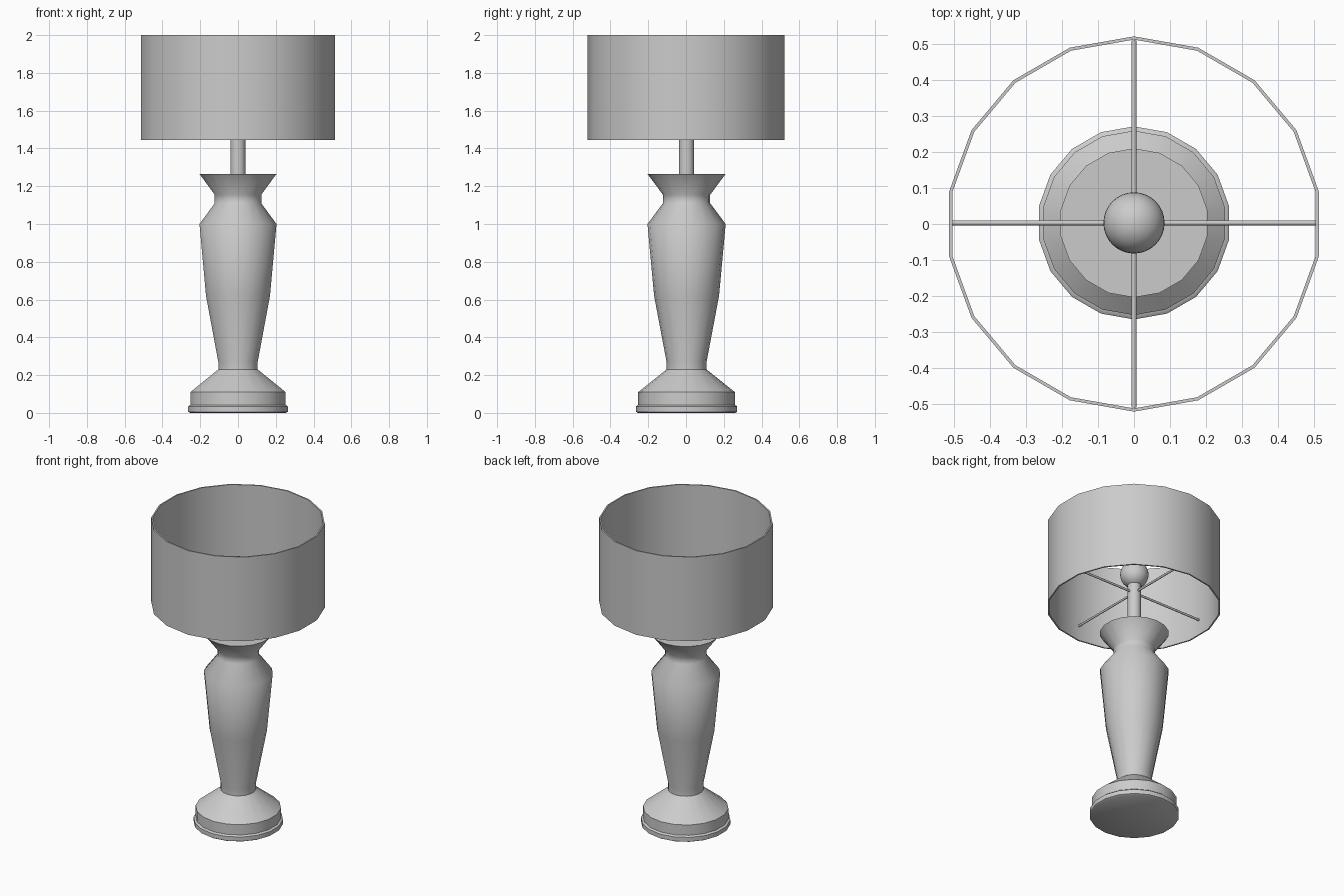
import bpy, math
from mathutils import Vector

if "Cube" in bpy.data.objects:
    bpy.data.objects.remove(bpy.data.objects["Cube"])

SIDES = 18
CY = 0.003  # tiny offset of the stand


def finish(ob, angle=50):
    bpy.ops.object.select_all(action='DESELECT')
    ob.select_set(True)
    bpy.context.view_layer.objects.active = ob
    bpy.ops.object.shade_smooth_by_angle(angle=math.radians(angle))
    return ob


def lathe(name, profile, sides=SIDES, closed=False, y=0.0):
    """Revolve (radius, z) points; open profiles get end caps."""
    verts, faces = [], []
    for r, z in profile:
        for i in range(sides):
            a = math.pi / 2 + 2 * math.pi * i / sides
            verts.append((r * math.cos(a), y + r * math.sin(a), z))
    n = len(profile)
    for k in range(n if closed else n - 1):
        a0, b0 = k * sides, ((k + 1) % n) * sides
        for i in range(sides):
            j = (i + 1) % sides
            faces.append((a0 + i, a0 + j, b0 + j, b0 + i))
    if not closed:
        faces.append(tuple(reversed(range(sides))))
        faces.append(tuple(range((n - 1) * sides, n * sides)))
    me = bpy.data.meshes.new(name)
    me.from_pydata(verts, [], faces)
    ob = bpy.data.objects.new(name, me)
    bpy.context.collection.objects.link(ob)
    return finish(ob)


# Base plate
lathe("base_plate", [(0.258, 0), (0.268, 0.006), (0.268, 0.034), (0.258, 0.042)], y=CY)

# Turned body
lathe("body", [(0.256, 0.04), (0.256, 0.11), (0.106, 0.23), (0.106, 0.27),
               (0.172, 0.62), (0.207, 1.0), (0.125, 1.11), (0.125, 1.155),
               (0.207, 1.265)], y=CY)

# Stem up to the bulb
lathe("stem", [(0.04, 1.25), (0.04, 1.61)], y=CY)

# Bulb
bpy.ops.mesh.primitive_uv_sphere_add(segments=32, ring_count=16, radius=0.085,
                                     location=(0, CY, 1.67))
bulb = bpy.context.object
bulb.name = "bulb"
finish(bulb)

# Drum shade: open top and bottom, thin wall
lathe("shade", [(0.512, 1.445), (0.521, 1.445), (0.521, 2.0), (0.512, 2.0)], closed=True)

# Crossed support rods
for name, rot, y in (("support_rod_x", (0, math.pi / 2, 0), CY),
                     ("support_rod_y", (math.pi / 2, 0, 0), 0)):
    bpy.ops.mesh.primitive_cylinder_add(vertices=12, radius=0.007, depth=1.02,
                                        location=(0, y, 1.545), rotation=rot)
    rod = bpy.context.object
    rod.name = name
    finish(rod)
